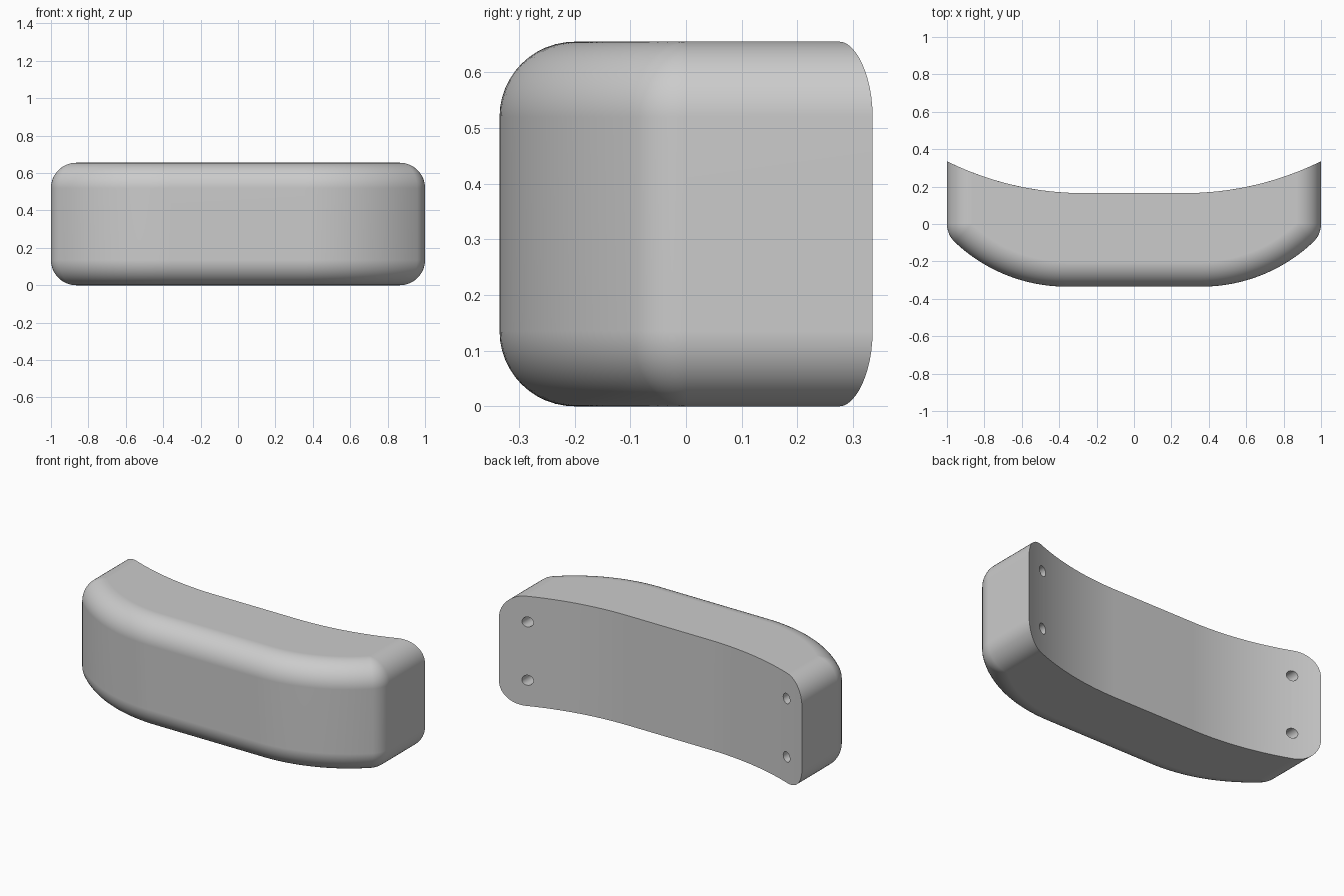
import bpy, bmesh, math
from mathutils import Matrix

cube = bpy.data.objects.get("Cube")
if cube:
    bpy.data.objects.remove(cube)

HEIGHT, DEPTH, FILLET = 0.655, 0.335, 0.135
FRONT_FLAT, FRONT_R = 0.36, 0.87      # flat half-width and arc radius of the front
BACK_FLAT, BACK_R, BACK_Y = 0.27, 1.65, 0.165
CORNER_X = 1 - FILLET
CORNER_T = math.asin((CORNER_X - FRONT_FLAT) / (FRONT_R - FILLET))
CORNER_Y = FRONT_R - DEPTH - (FRONT_R - FILLET) * math.cos(CORNER_T)

grey = bpy.data.materials.new("plain grey")
grey.use_nodes = True
grey.diffuse_color = (0.6, 0.6, 0.6, 1)
grey.node_tree.nodes["Principled BSDF"].inputs["Base Color"].default_value = (0.6, 0.6, 0.6, 1)


def back_y(x):
    over = max(abs(x) - BACK_FLAT, 0)
    return BACK_Y + BACK_R - math.sqrt(BACK_R ** 2 - over ** 2)


def arc(cx, cy, radius, start, end, steps):
    angles = [start + (end - start) * i / steps for i in range(steps + 1)]
    return [(cx + radius * math.sin(a), cy - radius * math.cos(a)) for a in angles]


def outline(inset):
    """Plan outline with its front and sides moved inward; the back stays put."""
    half = arc(FRONT_FLAT, FRONT_R - DEPTH, FRONT_R - inset, 0, CORNER_T, 20)
    half += arc(CORNER_X, CORNER_Y, FILLET - inset, CORNER_T, math.pi / 2, 8)
    end = 1 - inset
    half += [(x, back_y(x)) for x in
             (end + (BACK_FLAT - end) * i / 20 for i in range(21))]
    return half + [(-x, y) for x, y in reversed(half)]


# Pad body: plan outlines stacked so the front and side rims roll over
STEPS = 12
turns = [math.pi / 2 * i / STEPS for i in range(STEPS + 1)]
lower = [(FILLET * (1 - math.sin(a)), FILLET * (1 - math.cos(a))) for a in turns]
lower = [(inset, z) for inset, z in lower]
layers = lower + [(inset, HEIGHT - z) for inset, z in reversed(lower)]

bm = bmesh.new()
rings = [[bm.verts.new((x, y, z)) for x, y in outline(inset)] for inset, z in layers]
for a, b in zip(rings, rings[1:]):
    for i in range(len(a)):
        j = (i + 1) % len(a)
        bm.faces.new((a[i], a[j], b[j], b[i]))
bm.faces.new(list(reversed(rings[0])))
bm.faces.new(rings[-1])
bmesh.ops.remove_doubles(bm, verts=bm.verts, dist=0.0001)
bmesh.ops.recalc_face_normals(bm, faces=bm.faces)
mesh = bpy.data.meshes.new("curved_pad")
bm.to_mesh(mesh)
bm.free()
mesh.materials.append(grey)
pad = bpy.data.objects.new("curved_pad", mesh)
bpy.context.collection.objects.link(pad)

# Four blind mounting holes in the back
bm = bmesh.new()
for x in (-0.855, 0.855):
    for z in (HEIGHT / 2 - 0.174, HEIGHT / 2 + 0.174):
        place = Matrix.Translation((x, 0.25, z)) @ Matrix.Rotation(math.pi / 2, 4, "X")
        bmesh.ops.create_cone(bm, cap_ends=True, segments=24, radius1=0.03,
                              radius2=0.03, depth=0.3, matrix=place)
hole_mesh = bpy.data.meshes.new("hole_cutter")
bm.to_mesh(hole_mesh)
bm.free()
hole_mesh.materials.append(grey)
cutter = bpy.data.objects.new("hole_cutter", hole_mesh)
bpy.context.collection.objects.link(cutter)
cutter.hide_render = True

bpy.ops.object.select_all(action="DESELECT")
pad.select_set(True)
bpy.context.view_layer.objects.active = pad
cut = pad.modifiers.new("mounting_holes", "BOOLEAN")
cut.operation, cut.solver, cut.object = "DIFFERENCE", "EXACT", cutter
bpy.ops.object.modifier_apply(modifier=cut.name)
bpy.data.objects.remove(cutter)

bpy.ops.object.shade_smooth_by_angle(angle=math.radians(30))
weighted = pad.modifiers.new("even_shading", "WEIGHTED_NORMAL")
weighted.keep_sharp = True
